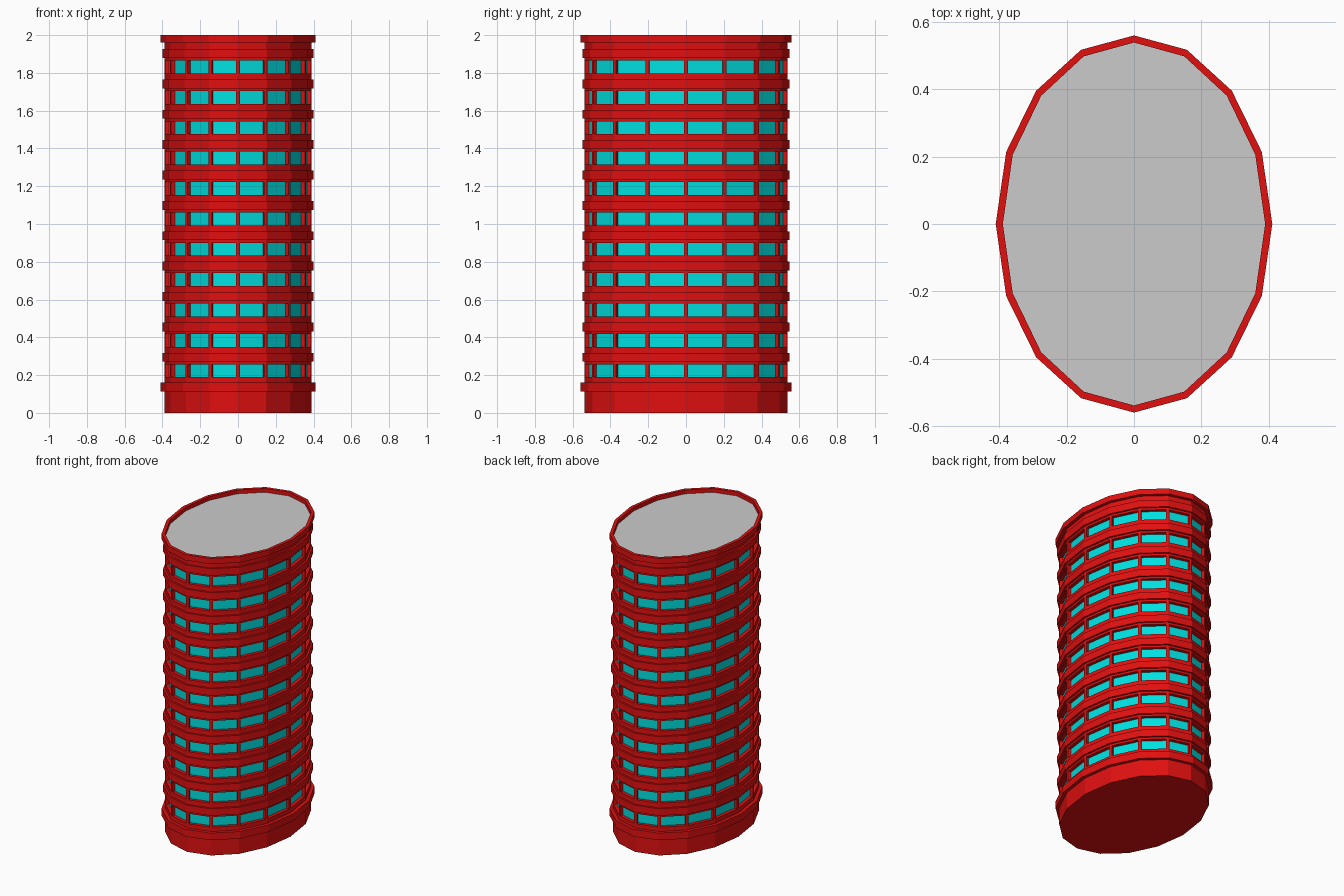
import bpy, bmesh, math

if "Cube" in bpy.data.objects:
    bpy.data.objects.remove(bpy.data.objects["Cube"])

SIDES = 16
RX, RY = 0.388, 0.537      # wall half-widths
PITCH, FLOORS = 0.1608, 11


def material(name, rgb):
    m = bpy.data.materials.new(name)
    m.diffuse_color = (*rgb, 1)
    m.use_nodes = True
    m.node_tree.nodes["Principled BSDF"].inputs["Base Color"].default_value = m.diffuse_color
    return m


red = material("red_wall", (0.75, 0.005, 0.005))
cyan = material("cyan_glass", (0.0, 0.75, 0.75))


def loft(profile, cap_bottom=False, cap_top=False):
    """Sweep (outward offset, z) points around the 16-sided oval."""
    bm = bmesh.new()
    rings = []
    for off, z in profile:
        rings.append([bm.verts.new(((RX + off) * math.cos(a), (RY + off) * math.sin(a), z))
                      for a in (2 * math.pi * i / SIDES for i in range(SIDES))])
    rows = []
    for lo, hi in zip(rings, rings[1:]):
        rows.append([bm.faces.new((lo[i], lo[(i + 1) % SIDES], hi[(i + 1) % SIDES], hi[i]))
                     for i in range(SIDES)])
    if cap_bottom:
        bm.faces.new(rings[0][::-1])
    if cap_top:
        bm.faces.new(rings[-1])
    bm.normal_update()
    return bm, rows


def finish(bm, name, *mats):
    me = bpy.data.meshes.new(name)
    bm.to_mesh(me)
    bm.free()
    for m in mats:
        me.materials.append(m)
    ob = bpy.data.objects.new(name, me)
    bpy.context.collection.objects.link(ob)


# Tower wall with a recessed window in every facet of every floor
levels = [(0, 0)]
for f in range(FLOORS):
    levels += [(0, 0.179 + f * PITCH), (0, 0.267 + f * PITCH)]
levels.append((0, 1.98))
bm, rows = loft(levels, cap_bottom=True)
windows = [face for row in rows[1::2] for face in row]
bmesh.ops.inset_individual(bm, faces=windows, thickness=0.010, use_even_offset=True)
bmesh.ops.inset_individual(bm, faces=windows, thickness=0.0, depth=-0.022)
for face in windows:
    face.material_index = 1
finish(bm, "tower_wall", red, cyan)


# Projecting bands: a wide one over the base, a slimmer one above each floor
def band(name, z0, z1, grow):
    bm, _ = loft([(0, z0), (grow, z0), (grow, z1), (0, z1)])
    finish(bm, name, red)


band("base_band", 0.112, 0.16, 0.022)
for f in range(FLOORS):
    z = 0.271 + f * PITCH
    band(f"floor_band_{f + 1}", z, z + 0.047, 0.012)

# Parapet rim and the grey roof slab sunk inside it
bm, _ = loft([(0, 1.962), (0.022, 1.962), (0.022, 2.0), (0.001, 2.0), (0.001, 1.975)])
finish(bm, "parapet", red)
bm, _ = loft([(0.001, 1.965), (0.001, 1.975)], cap_top=True)
finish(bm, "roof")
